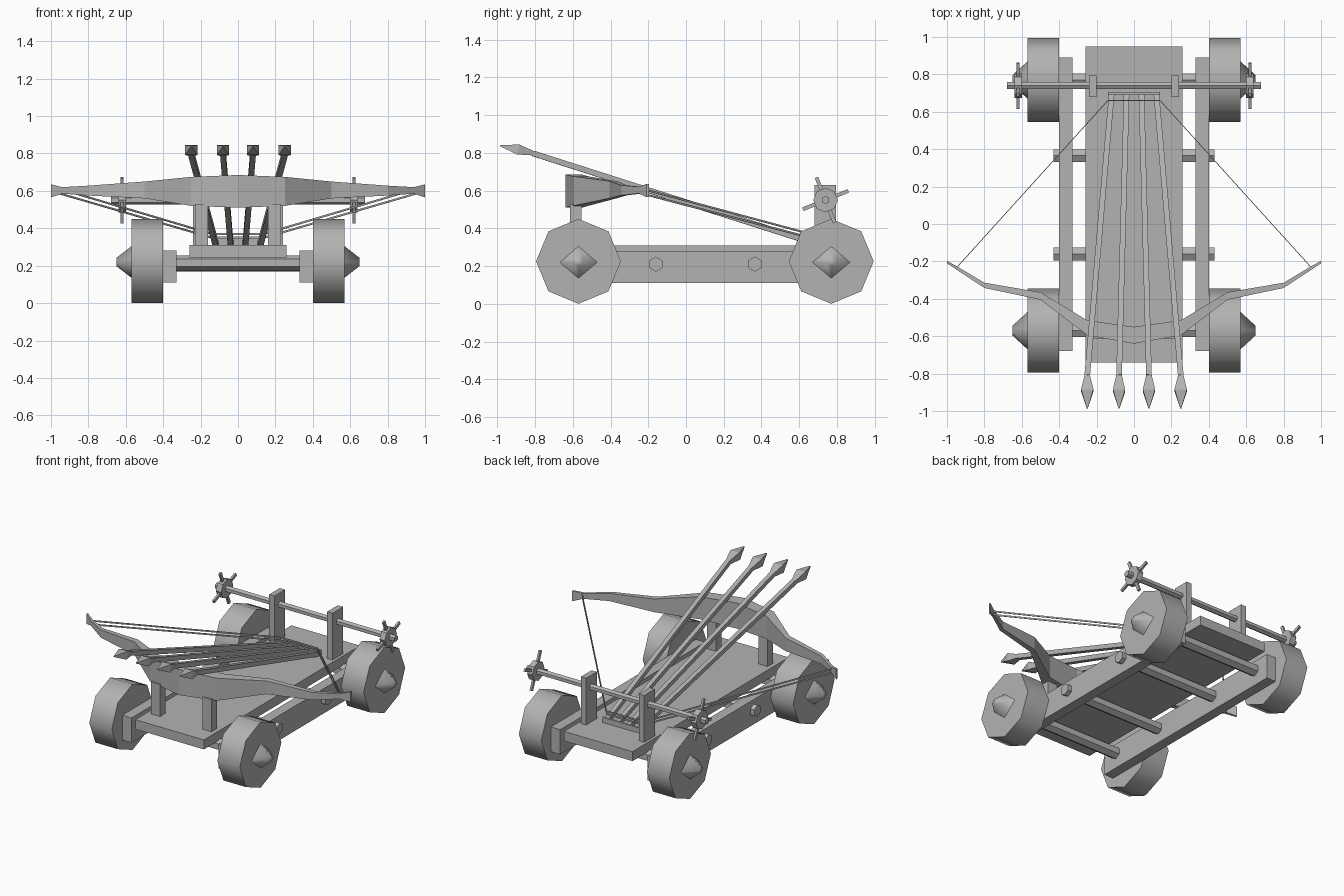
import bpy, bmesh, math
from mathutils import Vector

cube = bpy.data.objects.get("Cube")
if cube:
    bpy.data.objects.remove(cube, do_unlink=True)

GREY = (0.45, 0.45, 0.45, 1)
mat = bpy.data.materials.new("plain grey")
mat.use_nodes = True
mat.diffuse_color = GREY
bsdf = mat.node_tree.nodes["Principled BSDF"]
bsdf.inputs["Base Color"].default_value = GREY
bsdf.inputs["Roughness"].default_value = 0.8


def loft(name, rings, smooth=None):
    """Skin a row of equal-sized rings and cap both ends."""
    bm = bmesh.new()
    rows = [[bm.verts.new(p) for p in ring] for ring in rings]
    n = len(rows[0])
    for a, b in zip(rows, rows[1:]):
        for i in range(n):
            j = (i + 1) % n
            bm.faces.new((a[i], a[j], b[j], b[i]))
    bm.faces.new(rows[0])
    bm.faces.new(rows[-1])
    bmesh.ops.recalc_face_normals(bm, faces=bm.faces)
    mesh = bpy.data.meshes.new(name)
    bm.to_mesh(mesh)
    bm.free()
    mesh.materials.append(mat)
    obj = bpy.data.objects.new(name, mesh)
    bpy.context.collection.objects.link(obj)
    if smooth:
        bpy.ops.object.select_all(action="DESELECT")
        obj.select_set(True)
        bpy.context.view_layer.objects.active = obj
        bpy.ops.object.shade_smooth_by_angle(angle=math.radians(smooth))
    return obj


def box(name, x, y, z):
    return loft(name, [[(px, y[0], z[0]), (px, y[1], z[0]),
                        (px, y[1], z[1]), (px, y[0], z[1])] for px in x])


def turned(name, sides, profile, y, z, smooth=None, stretch=1):
    """Faceted round part along x; profile holds (x, radius)."""
    angles = [math.tau * i / sides for i in range(sides)]
    return loft(name, [[(x, y + stretch * r * math.sin(a), z + r * math.cos(a))
                        for a in angles] for x, r in profile], smooth)


def beam(name, stations):
    """Square-section bar through stations of (point, half width, half height)."""
    pts = [Vector(s[0]) for s in stations]
    d = (pts[-1] - pts[0]).normalized()
    side = d.cross(Vector((0, 0, 1))).normalized()
    up = side.cross(d)
    return loft(name, [[p + side * w * i + up * h * j
                        for i, j in ((-1, -1), (1, -1), (1, 1), (-1, 1))]
                       for p, (_, w, h) in zip(pts, stations)])


# Chassis
box("deck", (-0.26, 0.26), (-0.74, 0.95), (0.245, 0.31))
for y in (-0.57, 0.77):
    turned("axle", 6, [(-0.5, 0.04), (0.5, 0.04)], y, 0.215)
for y in (-0.16, 0.365):
    turned("crossbar", 6, [(-0.43, 0.04), (0.43, 0.04)], y, 0.21)

# Parts on both sides
for s, side in ((1, "left"), (-1, "right")):
    box(side + "_rail", (s * 0.33, s * 0.40), (-0.68, 0.89), (0.11, 0.28))
    box(side + "_front_post", (s * 0.16, s * 0.23), (-0.615, -0.555), (0.31, 0.53))
    box(side + "_rear_post", (s * 0.20, s * 0.24), (0.68, 0.795), (0.31, 0.63))
    for y, end in ((-0.57, "front"), (0.77, "rear")):
        turned(f"{side}_{end}_wheel", 8, [(s * 0.40, 0.225), (s * 0.57, 0.225)],
               y, 0.225, smooth=50)
        turned(f"{side}_{end}_hub", 4, [(s * 0.565, 0.088), (s * 0.65, 0.022)],
               y, 0.22, smooth=85, stretch=1.18)

    # Winch handwheel with four spokes
    turned(side + "_winch_hub", 8, [(s * 0.60, 0.065), (s * 0.64, 0.065)], 0.74, 0.55)
    for k in range(4):
        a = math.radians(22 + 90 * k)
        tip = (s * 0.62, 0.74 + 0.13 * math.cos(a), 0.55 + 0.13 * math.sin(a))
        beam(side + "_winch_spoke", [((s * 0.62, 0.74, 0.55), 0.007, 0.01),
                                     (tip, 0.007, 0.01)])

    # Twin bowstrings
    for z0, z1 in ((0.61, 0.37), (0.585, 0.35)):
        beam(side + "_bowstring", [((s * 0.95, -0.235, z0), 0.002, 0.005),
                                   ((s * 0.14, 0.66, z1), 0.002, 0.005)])

turned("winch_rod", 6, [(-0.68, 0.022), (0.68, 0.022)], 0.74, 0.55)

# Bow: x, outer y, inner y, bottom z, top z
half = [(0, -0.64, -0.55, 0.51, 0.685),
        (0.25, -0.595, -0.515, 0.52, 0.675),
        (0.5, -0.405, -0.365, 0.56, 0.65),
        (0.8, -0.342, -0.314, 0.575, 0.628),
        (0.94, -0.25, -0.23, 0.585, 0.62),
        (1.0, -0.21, -0.197, 0.565, 0.635)]
sections = [(-x, *rest) for x, *rest in reversed(half[1:])] + half
loft("bow", [[(x, a, lo), (x, b, lo), (x, b, hi), (x, a, hi)]
             for x, a, b, lo, hi in sections])

# Four fanned bolts with pointed heads
for front, back in ((-0.25, -0.12), (-0.08, -0.04), (0.08, 0.04), (0.25, 0.12)):
    beam("bolt_shaft", [((front, -0.81, 0.797), 0.015, 0.015),
                        ((back, 0.69, 0.318), 0.015, 0.015)])
    beam("bolt_head", [((front, -0.80, 0.796), 0.012, 0.01),
                       ((front, -0.89, 0.818), 0.033, 0.027),
                       ((front, -0.985, 0.838), 0.003, 0.003)])

# String holder behind the bolts
for z in (0.35, 0.37):
    box("string_middle", (-0.14, 0.14), (0.657, 0.663), (z - 0.005, z + 0.005))
box("string_catch", (-0.14, 0.14), (0.69, 0.705), (0.305, 0.345))
